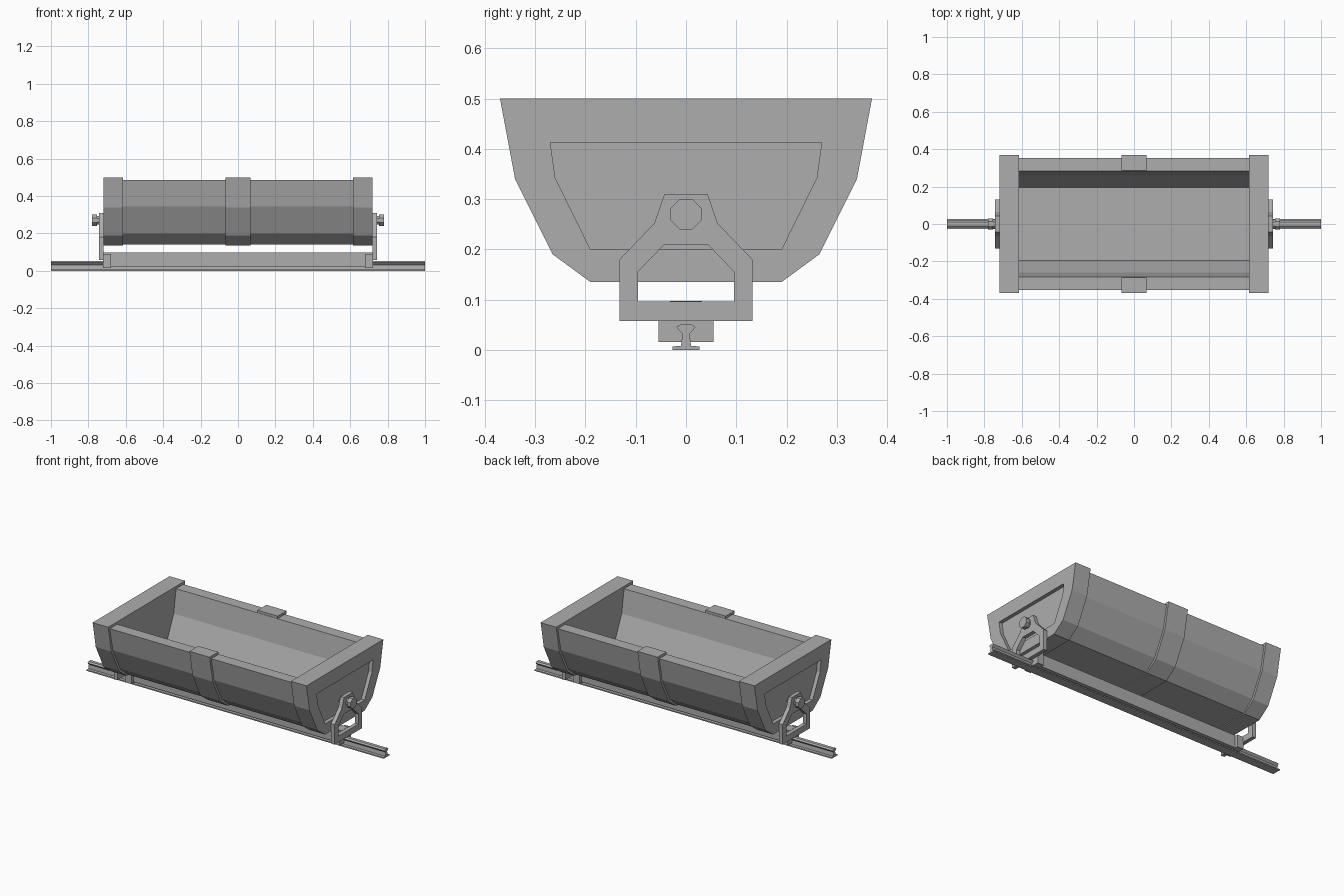
import bpy, bmesh
from math import pi, cos, sin
from mathutils import Vector

cube = bpy.data.objects.get("Cube")
if cube:
    bpy.data.objects.remove(cube, do_unlink=True)

steel = bpy.data.materials.new("steel grey")
steel.use_nodes = True
grey = (0.42, 0.42, 0.42, 1)
steel.diffuse_color = grey
steel.node_tree.nodes["Principled BSDF"].inputs["Base Color"].default_value = grey


def mirrored(half):
    """Close a half outline by mirroring it across y = 0."""
    return half + [(-y, z) for y, z in reversed(half)]


def prism(name, x0, x1, *loops):
    """Extrude y-z outlines along x; later loops are holes."""
    bm = bmesh.new()
    for loop in loops:
        vs = [bm.verts.new((x0, y, z)) for y, z in loop]
        for a, b in zip(vs, vs[1:] + vs[:1]):
            bm.edges.new((a, b))
    bmesh.ops.triangle_fill(bm, use_beauty=True, edges=bm.edges[:], normal=Vector((1, 0, 0)))
    out = bmesh.ops.extrude_face_region(bm, geom=bm.faces[:])
    moved = [g for g in out["geom"] if isinstance(g, bmesh.types.BMVert)]
    bmesh.ops.translate(bm, verts=moved, vec=(x1 - x0, 0, 0))
    bmesh.ops.recalc_face_normals(bm, faces=bm.faces[:])
    mesh = bpy.data.meshes.new(name)
    bm.to_mesh(mesh)
    bm.free()
    mesh.materials.append(steel)
    obj = bpy.data.objects.new(name, mesh)
    bpy.context.collection.objects.link(obj)
    return obj


def octagon(r, z):
    return [(r * cos((i + 0.5) * pi / 4), z + r * sin((i + 0.5) * pi / 4)) for i in range(8)]


# Half outlines, listed from rim to floor
band_outer = [(0.37, 0.50), (0.34, 0.34), (0.265, 0.19), (0.19, 0.135)]
body_outer = [(0.354, 0.485), (0.326, 0.343), (0.253, 0.2), (0.183, 0.141)]
body_inner = [(0.283, 0.485), (0.26, 0.342), (0.195, 0.2)]
band_inner = [(0.285, 0.50), (0.285, 0.48), (0.263, 0.342), (0.197, 0.195)]
panel = [(0.27, 0.413), (0.26, 0.342), (0.19, 0.2)]


def trough(outer, inner):
    """U-shaped wall between an outer and an inner outline."""
    return mirrored(outer) + list(reversed(mirrored(inner)))


# Open tub and its middle band
prism("tub", -0.62, 0.62, trough(body_outer, body_inner))
prism("middle_band", -0.068, 0.068, trough(band_outer, band_inner))

# Running rail
rail = [(0.01, 0.052), (0.019, 0.045), (0.007, 0.032), (0.01, 0.008), (0.027, 0.007), (0.027, 0)]
prism("rail", -1, 1, mirrored(rail))

# Beam under the tub
prism("base_beam", -0.72, 0.72, mirrored([(0.032, 0.097), (0.032, 0.02)]))

# Ends: recessed wall, bracket, pivot pin and rail clip
bracket = [(0.043, 0.31), (0.063, 0.252), (0.132, 0.18), (0.132, 0.058)]
opening = [(0.043, 0.21), (0.095, 0.156), (0.095, 0.096)]
for side, s in (("left", 1), ("right", -1)):
    prism(side + "_end_wall", s * 0.615, s * 0.698, mirrored(band_outer))
    prism(side + "_end_frame", s * 0.698, s * 0.72, mirrored(band_outer), mirrored(panel))
    prism(side + "_bracket", s * 0.72, s * 0.744, mirrored(bracket), mirrored(opening))
    prism(side + "_pivot_neck", s * 0.69, s * 0.756, octagon(0.025, 0.27))
    prism(side + "_pivot_head", s * 0.755, s * 0.78, octagon(0.033, 0.27))
    prism(side + "_rail_clip", s * 0.68, s * 0.721, mirrored([(0.055, 0.09), (0.055, 0.016)]))
